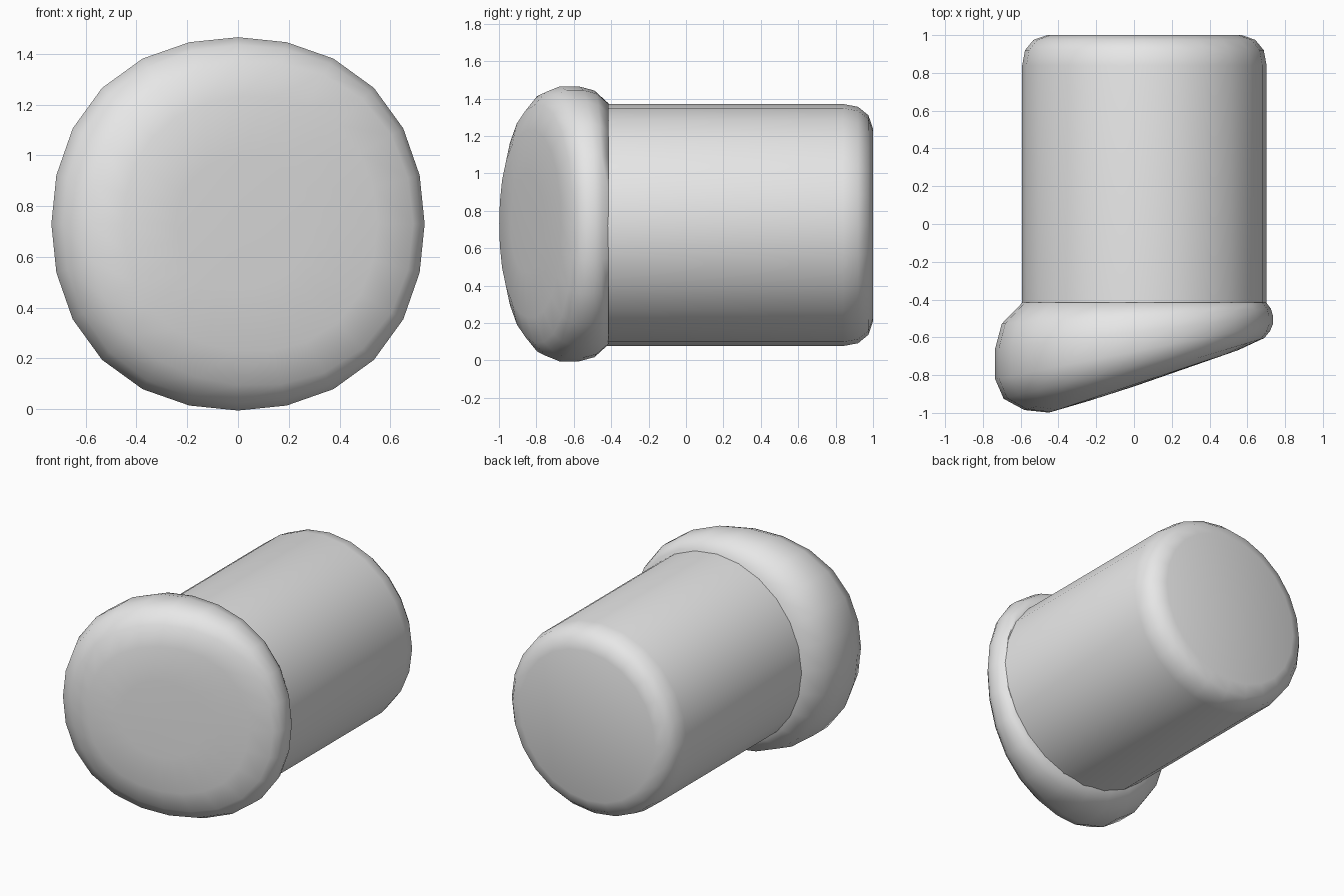
import bpy, bmesh, math

old = bpy.data.objects.get("Cube")
if old:
    bpy.data.objects.remove(old, do_unlink=True)

SEGMENTS = 24
CENTRE_Z = 0.73

grey = bpy.data.materials.new("plain grey")
grey.use_nodes = True
grey.diffuse_color = (0.8, 0.8, 0.8, 1)
grey.node_tree.nodes["Principled BSDF"].inputs["Base Color"].default_value = (0.8, 0.8, 0.8, 1)


def loft(name, ring_count, point, tip=None):
    """Skin rings of point(ring, angle); close the end with a fan to tip or a flat cap."""
    bm = bmesh.new()
    rings = [[bm.verts.new(point(i, math.tau * s / SEGMENTS)) for s in range(SEGMENTS)]
             for i in range(ring_count)]
    for a, b in zip(rings, rings[1:]):
        for s in range(SEGMENTS):
            n = (s + 1) % SEGMENTS
            bm.faces.new((a[s], a[n], b[n], b[s]))
    bm.faces.new(rings[0])
    if tip:
        end = bm.verts.new(tip)
        for s in range(SEGMENTS):
            bm.faces.new((rings[-1][s], rings[-1][(s + 1) % SEGMENTS], end))
    else:
        bm.faces.new(rings[-1])
    bmesh.ops.recalc_face_normals(bm, faces=bm.faces)
    mesh = bpy.data.meshes.new(name)
    bm.to_mesh(mesh)
    bm.free()
    mesh.materials.append(grey)
    obj = bpy.data.objects.new(name, mesh)
    bpy.context.collection.objects.link(obj)
    bpy.ops.object.select_all(action="DESELECT")
    obj.select_set(True)
    bpy.context.view_layer.objects.active = obj
    bpy.ops.object.shade_smooth_by_angle(angle=math.radians(50))
    return obj


# Cylindrical shaft with a rounded back end: (radius, y)
shaft = [(0.647, -0.5), (0.647, 0.84), (0.632, 0.92), (0.587, 0.975), (0.515, 1.0)]


def shaft_point(i, a):
    r, y = shaft[i]
    return (0.055 + r * math.cos(a), y, CENTRE_Z - 0.006 + r * math.sin(a))


loft("shaft", len(shaft), shaft_point)

# Slanted cushion head: (radius on thick side, radius on thin side, depth share)
head = [(0.59, 0.70, 0.0), (0.70, 0.725, 0.17), (0.735, 0.735, 0.36),
        (0.735, 0.735, 0.60), (0.69, 0.72, 0.77), (0.58, 0.69, 0.91),
        (0.45, 0.55, 1.0), (0.24, 0.28, 1.015)]
BACK_Y = -0.415


def head_point(i, a):
    thick, thin, share = head[i]
    r = thick + (thin - thick) * (1 + math.cos(a)) / 2
    r *= 1 + 0.03 * math.sin(2 * a) ** 2
    x = r * math.cos(a)
    front_y = -0.85 + 0.33 * x
    return (x, BACK_Y + (front_y - BACK_Y) * share, CENTRE_Z + r * math.sin(a))


loft("head", len(head), head_point, tip=(0, -0.86, CENTRE_Z))
